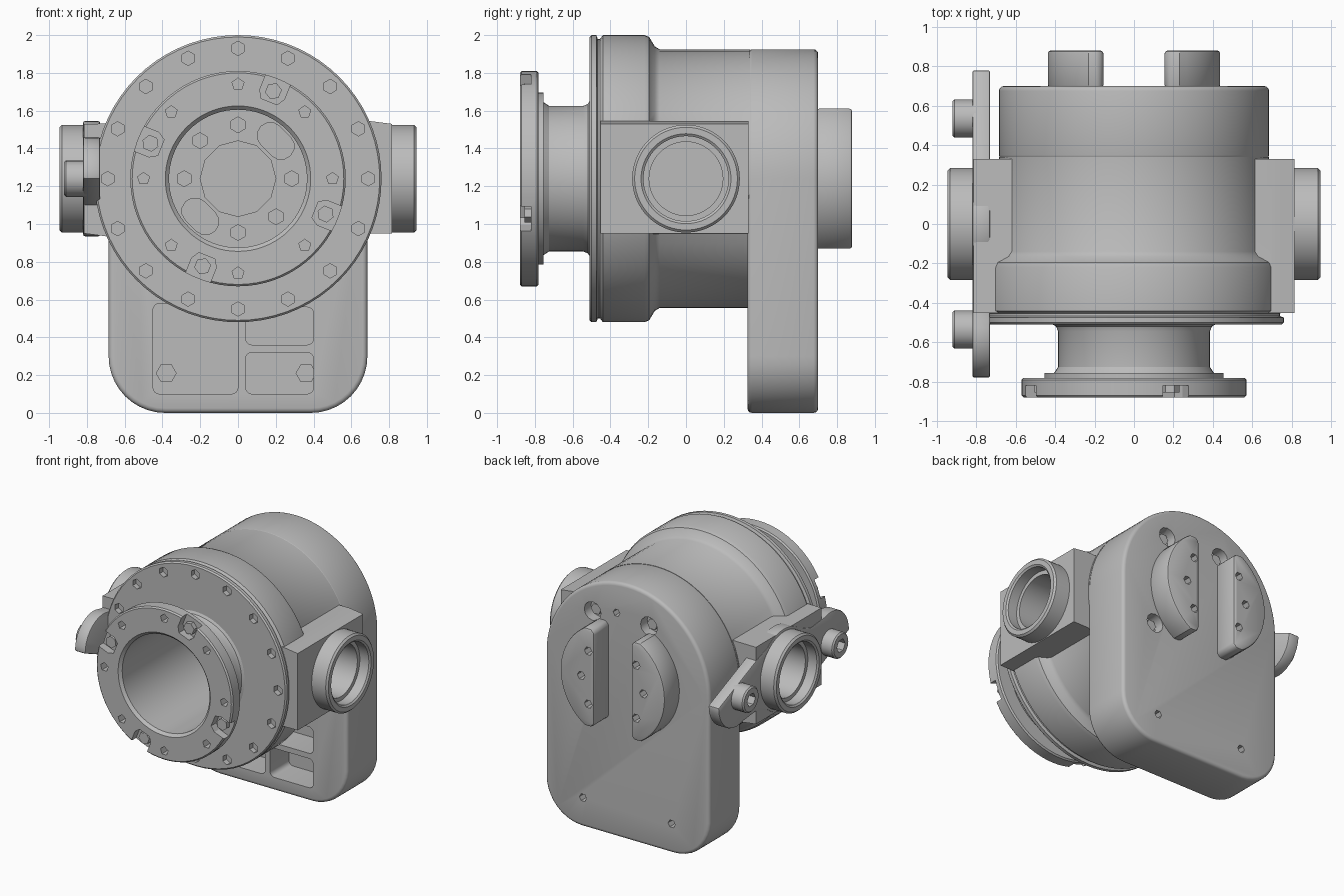
import bpy, bmesh
from math import cos, sin, pi, radians

if "Cube" in bpy.data.objects:
    bpy.data.objects.remove(bpy.data.objects["Cube"])

AXIS_Z = 1.24  # height of the main bore axis
SEG = 72

metal = bpy.data.materials.new("grey metal")
metal.use_nodes = True
GREY = (0.5, 0.5, 0.5, 1)
metal.diffuse_color = GREY
metal.node_tree.nodes["Principled BSDF"].inputs["Base Color"].default_value = GREY


def polar(r, deg):
    return r * cos(radians(deg)), r * sin(radians(deg))


def arc(u, v, r, a, b, n=12):
    """Points on an arc from angle a to b."""
    steps = [polar(r, a + (b - a) * i / n) for i in range(n + 1)]
    return [(u + p, v + q) for p, q in steps]


def ngon(u, v, r, n=SEG, rot=0):
    return arc(u, v, r, rot, rot + 360, n)[:-1]


def rounded(u0, u1, v0, v1, r):
    return (arc(u1 - r, v1 - r, r, 0, 90, 4) + arc(u0 + r, v1 - r, r, 90, 180, 4)
            + arc(u0 + r, v0 + r, r, 180, 270, 4) + arc(u1 - r, v0 + r, r, 270, 360, 4))


def prism(outline, d0, d1):
    return [[(u, v, d) for u, v in outline] for d in (d0, d1)], False


def lathe(profile, closed=False, u=0, v=0, sign=1, n=SEG):
    """Profile of (depth, radius) turned about the depth axis."""
    return [[(p, q, sign * d) for p, q in ngon(u, v, r, n)] for d, r in profile], closed


def build(name, solids, axis="Y"):
    """Loft every solid's rings; outlines are (x, z) for axis Y, (y, z) for axis X."""
    bm = bmesh.new()
    for rings, closed in solids:
        loops = []
        for ring in rings:
            loops.append([bm.verts.new((u, d, v + AXIS_Z) if axis == "Y" else (d, u, v + AXIS_Z))
                          for u, v, d in ring])
        pairs = list(zip(loops, loops[1:]))
        if closed:
            pairs.append((loops[-1], loops[0]))
        else:
            bm.faces.new(loops[0])
            bm.faces.new(loops[-1])
        for a, b in pairs:
            for i in range(len(a)):
                j = (i + 1) % len(a)
                bm.faces.new((a[i], a[j], b[j], b[i]))
    bmesh.ops.recalc_face_normals(bm, faces=bm.faces)
    mesh = bpy.data.meshes.new(name)
    bm.to_mesh(mesh)
    bm.free()
    mesh.materials.append(metal)
    obj = bpy.data.objects.new(name, mesh)
    bpy.context.collection.objects.link(obj)
    return obj


def activate(obj):
    bpy.ops.object.select_all(action="DESELECT")
    obj.select_set(True)
    bpy.context.view_layer.objects.active = obj


def boolean(obj, solids, axis="Y", operation="DIFFERENCE"):
    tool = build("tool", solids, axis)
    mod = obj.modifiers.new("bool", "BOOLEAN")
    mod.operation, mod.solver, mod.object = operation, "EXACT", tool
    activate(obj)
    bpy.ops.object.modifier_apply(modifier=mod.name)
    bpy.data.objects.remove(tool)


def bevel(obj, width, segments=2):
    mod = obj.modifiers.new("bevel", "BEVEL")
    mod.width, mod.segments, mod.angle_limit = width, segments, radians(40)
    activate(obj)
    bpy.ops.object.modifier_apply(modifier=mod.name)


def smooth(obj):
    activate(obj)
    bpy.ops.object.shade_smooth_by_angle(angle=radians(32))


def hole_ring(r, count, size, d0, d1, sides=6, skip=()):
    return [prism(ngon(*polar(r, 360 * i / count), size, sides, 90), d0, d1)
            for i in range(count) if i not in skip]


# Main barrel with the rectangular side block merged in
barrel = build("main_barrel", [lathe([(-.455, .74), (-.44, .76), (-.22, .76), (-.195, .75),
                                      (-.165, .70), (-.14, .685), (.34, .685)])])
half = [(.815, -.29), (.815, .29), (.76, .297), (.70, .305)]
block = half + [(-u, -v) for u, v in half]
boolean(barrel, [prism(block, -.452, .33)], operation="UNION")
boolean(barrel, [lathe([(-.6, .365), (.1, .365)])])
slots = []
for a in (45, 225):
    end0, end1 = polar(.285, a - 8), polar(.285, a + 8)
    slots.append(prism(arc(*end0, .07, a - 180, a, 6) + arc(*end1, .07, a, a + 180, 6), 0, .24))
boolean(barrel, [prism(ngon(0, 0, .2, 12), 0, .3)] + slots
        + hole_ring(.285, 8, .042, 0, .22, skip=(1, 5)))
boolean(barrel, [lathe([(.5, .195), (.9, .195)], sign=s) for s in (1, -1)], "X")
smooth(barrel)

# Front cover ring with its bolt circle
cover = build("front_cover", [lathe([(-.51, .365), (-.51, .75), (-.50, .76), (-.475, .76),
                                     (-.467, .74), (-.45, .74), (-.45, .365)], True)])
boolean(cover, hole_ring(.69, 16, .038, -.6, -.47))
smooth(cover)

# Output hub: flange, step, thin neck, through bore
hub = build("output_hub", [lathe([(-.88, .385), (-.88, .56), (-.87, .57), (-.79, .57), (-.78, .56),
                                  (-.78, .455), (-.755, .455), (-.755, .405), (-.725, .385),
                                  (-.545, .385), (-.52, .395), (-.505, .42), (-.495, .42),
                                  (-.495, .365), (-.86, .365)], True)])
boolean(hub, hole_ring(.5, 8, .033, -.95, -.81, 5))
notches, heads = [], []
for a in (68, 158, 248, 338):
    c, s = polar(1, a)
    corners = [(.44, -.045), (.48, -.07), (.62, -.07), (.62, .07), (.48, .07), (.44, .045)]
    notches.append(prism([(c * r - s * w, s * r + c * w) for r, w in corners], -.95, -.82))
    heads.append(prism(ngon(c * .5, s * .5, .045, 6, a), -.855, -.8))
boolean(hub, notches)
smooth(hub)
build("hub_bolts", heads)

# Rear gearcase: arched plate with rounded feet and front pockets
W, FOOT, R = .685, -AXIS_Z, .3
outline = (arc(0, 0, W, 0, 180, 40) + arc(-W + R, FOOT + R, R, 180, 270, 10)
           + arc(W - R, FOOT + R, R, 270, 360, 10))
case = build("rear_case", [prism(outline, .325, .70)])
bevel(case, .025, 3)
pockets = [(-.45, 0, -1.14, -.66), (.04, .40, -.88, -.68), (.04, .40, -1.14, -.92)]
boolean(case, [prism(rounded(*p, .035), .2, .55) for p in pockets])
sockets = [(.29, .41), (-.18, .42), (.40, -.31)]
boolean(case, [prism(ngon(u, v, .07, 12), .62, .8) for u, v in sockets]
        + [prism(ngon(.09, .45, .028, 6), .6, .8)]
        + [prism(ngon(u, -1.02, .03, 6), .5, .8) for u in (-.37, .37)])
smooth(case)
build("case_bolts", [prism(ngon(u, v, .042, 6), .6, .66) for u, v in sockets])
build("pocket_bolts", [prism(ngon(u, -1.03, .055, 6), .48, .56) for u in (-.38, .36)])

# Two crescent mounting pads on the back
for side, s in (("left", 1), ("right", -1)):
    crescent = [(.155, .345), (.155, -.345), (.18, -.37)] + arc(0, 0, .437, -58, 58, 20) + [(.18, .37)]
    pad = build(side + "_mounting_pad", [prism([(s * u, v) for u, v in crescent], .69, .88)])
    bevel(pad, .015)
    boolean(pad, [prism(ngon(s * u, v, .032, 6), .78, .95)
                  for u, v in ((.2, .2), (.26, 0), (.2, -.2))])
    smooth(pad)

# Side port collars
for side, s in (("left", 1), ("right", -1)):
    smooth(build(side + "_port", [lathe([(.80, .285), (.932, .285), (.945, .272), (.945, .238),
                                         (.935, .225), (.86, .225), (.86, .195), (.80, .195)],
                                        True, sign=s)], "X"))

# Two-lobed flange plate on the right side
lobe = [(.33, .19)] + arc(0, 0, .305, 50, 130, 12) + [(-.33, .19)] + arc(-.56, 0, .22, 70, 180, 10)
lobed = lobe + [(-u, -v) for u, v in lobe]
flange = build("side_flange", [prism(lobed, -.82, -.73)], "X")
bevel(flange, .01)
boolean(flange, [lathe([(-.9, .21), (-.6, .21)])], "X")
smooth(flange)

# Socket-head bolts holding the flange
for place, y in (("front", -.535), ("rear", .535)):
    bolt = build(place + "_flange_bolt", [lathe([(-.80, .097), (-.91, .097), (-.92, .087)],
                                                u=y, n=16)], "X")
    boolean(bolt, [prism(ngon(y, 0, .05, 6), -1, -.86)], "X")
    smooth(bolt)
